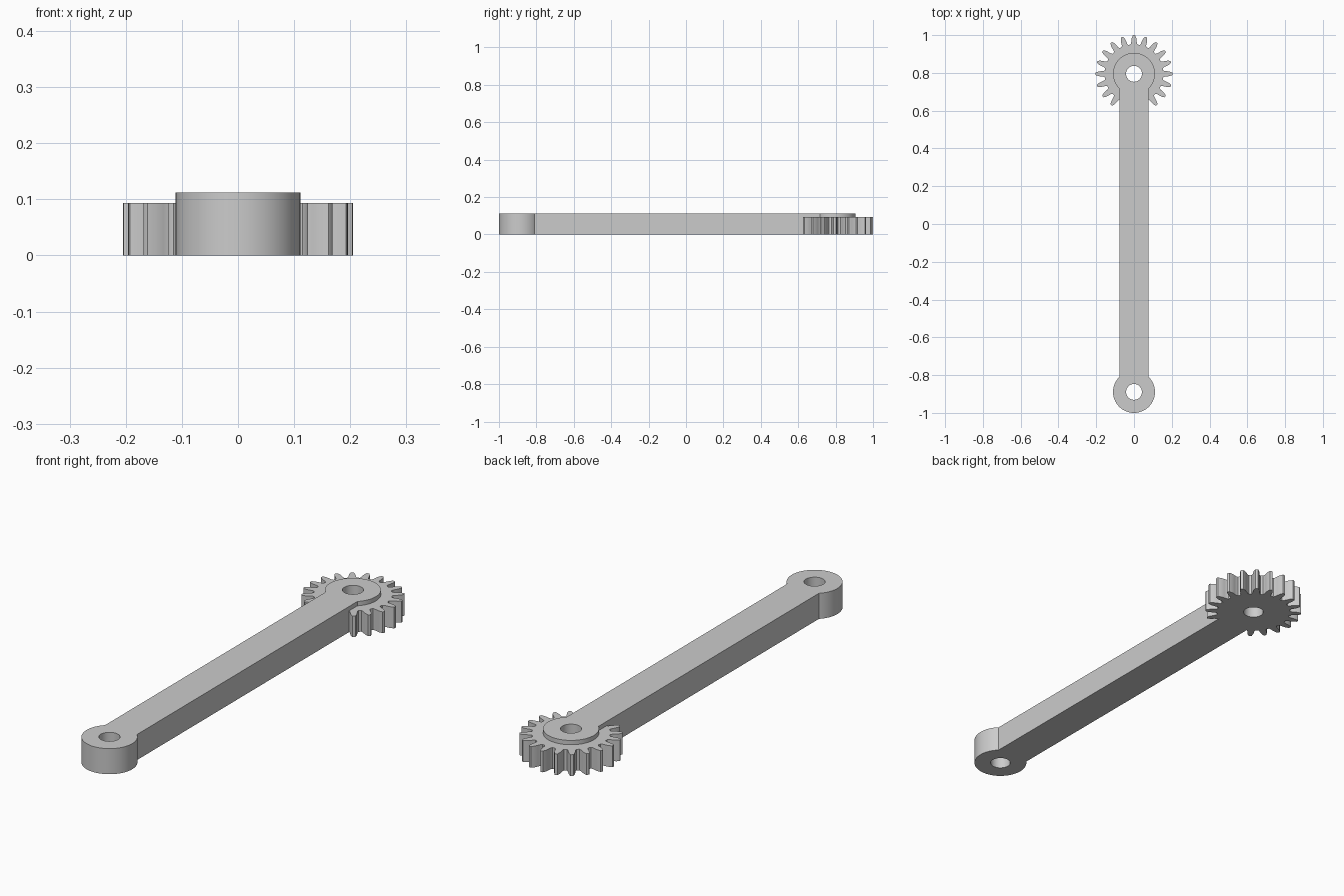
import bpy, bmesh, math
from math import cos, sin, pi

old = bpy.data.objects.get("Cube")
if old:
    bpy.data.objects.remove(old, do_unlink=True)

GEAR_Y, END_Y = 0.795, -0.889
ARM_H, GEAR_H = 0.112, 0.093
BOSS_R, HOLE_R, ARM_HALF = 0.111, 0.042, 0.077

steel = bpy.data.materials.new("plain grey")
steel.use_nodes = True
GREY = (0.6, 0.6, 0.6, 1)
steel.diffuse_color = GREY
steel.node_tree.nodes["Principled BSDF"].inputs["Base Color"].default_value = GREY


def prism(name, outline, z0, z1):
    """Extrude a flat counter-clockwise outline from z0 up to z1."""
    bm = bmesh.new()
    base = bm.faces.new([bm.verts.new((x, y, z0)) for x, y in outline])
    top = bmesh.ops.extrude_face_region(bm, geom=[base])["geom"]
    verts = [v for v in top if isinstance(v, bmesh.types.BMVert)]
    bmesh.ops.translate(bm, verts=verts, vec=(0, 0, z1 - z0))
    bmesh.ops.recalc_face_normals(bm, faces=bm.faces)
    mesh = bpy.data.meshes.new(name)
    bm.to_mesh(mesh)
    bm.free()
    mesh.materials.append(steel)
    ob = bpy.data.objects.new(name, mesh)
    bpy.context.collection.objects.link(ob)
    return ob


def circle(y, r, n=64):
    return [(r * cos(2 * pi * i / n), y + r * sin(2 * pi * i / n)) for i in range(n)]


def gear_outline(teeth=20):
    # half tooth: angle from the tooth centre, radius
    half = [(0.118, 0.156), (0.092, 0.163), (0.080, 0.175), (0.062, 0.190), (0.030, 0.204)]
    tooth = [(-a, r) for a, r in half] + [(0, 0.205)] + [(a, r) for a, r in reversed(half)]
    points = []
    for i in range(teeth):
        for a, r in tooth:
            t = 2 * pi * i / teeth + a
            points.append((r * cos(t), GEAR_Y + r * sin(t)))
    return points


def combine(target, tool, operation):
    mod = target.modifiers.new(tool.name, "BOOLEAN")
    mod.operation, mod.object, mod.solver = operation, tool, "EXACT"
    bpy.context.view_layer.objects.active = target
    bpy.ops.object.modifier_apply(modifier=mod.name)
    bpy.data.objects.remove(tool, do_unlink=True)


# Bar with a round boss at each end
arm = prism("gear_arm", [(-ARM_HALF, END_Y), (ARM_HALF, END_Y),
                         (ARM_HALF, GEAR_Y), (-ARM_HALF, GEAR_Y)], 0, ARM_H)
for label, y in (("gear_boss", GEAR_Y), ("end_boss", END_Y)):
    combine(arm, prism(label, circle(y, BOSS_R), 0, ARM_H), "UNION")

# Toothed wheel around the far boss
combine(arm, prism("gear_wheel", gear_outline(), 0, GEAR_H), "UNION")

# Pin holes through both ends
for label, y in (("gear_hole", GEAR_Y), ("end_hole", END_Y)):
    combine(arm, prism(label, circle(y, HOLE_R, 48), -0.1, 0.3), "DIFFERENCE")

bpy.ops.object.select_all(action="DESELECT")
arm.select_set(True)
bpy.context.view_layer.objects.active = arm
bpy.ops.object.shade_smooth_by_angle(angle=math.radians(25))
